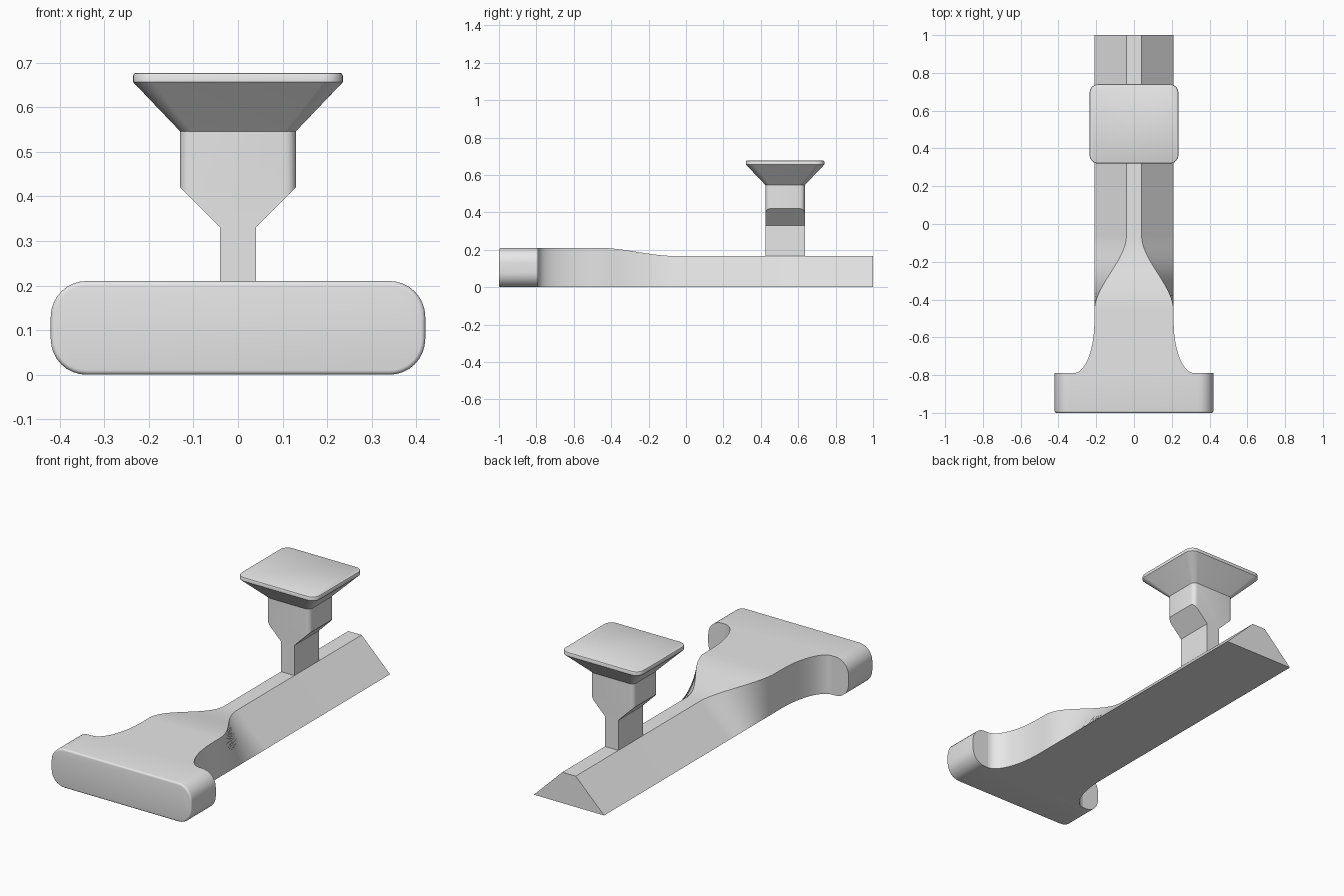
import bpy, bmesh, math

if "Cube" in bpy.data.objects:
    bpy.data.objects.remove(bpy.data.objects["Cube"])

grey = bpy.data.materials.new("plain grey")
grey.diffuse_color = (0.8, 0.8, 0.8, 1)
grey.use_nodes = True
grey.node_tree.nodes["Principled BSDF"].inputs["Base Color"].default_value = grey.diffuse_color


def loft(name, rings, bevel_rule=None, bevel=0.0):
    """Skin a list of equal-length point rings, cap the ends, optionally round edges."""
    bm = bmesh.new()
    rows = [[bm.verts.new(p) for p in ring] for ring in rings]
    n = len(rows[0])
    for a, b in zip(rows, rows[1:]):
        for i in range(n):
            j = (i + 1) % n
            bm.faces.new((a[i], a[j], b[j], b[i]))
    bm.faces.new(rows[0])
    bm.faces.new(rows[-1])
    if bevel_rule:
        edges = [e for e in bm.edges if bevel_rule(e.verts[0].co, e.verts[1].co)]
        bmesh.ops.bevel(bm, geom=edges, offset=bevel, segments=5,
                        profile=0.5, affect='EDGES')
    bmesh.ops.recalc_face_normals(bm, faces=bm.faces[:])
    me = bpy.data.meshes.new(name)
    bm.to_mesh(me)
    bm.free()
    me.materials.append(grey)
    ob = bpy.data.objects.new(name, me)
    bpy.context.collection.objects.link(ob)
    bpy.ops.object.select_all(action='DESELECT')
    ob.select_set(True)
    bpy.context.view_layer.objects.active = ob
    bpy.ops.object.shade_smooth_by_angle(angle=math.radians(30))
    return ob


def rounded_rect(hw, hh, r, seg=8):
    pts = []
    for k, (sx, sy) in enumerate(((1, 1), (-1, 1), (-1, -1), (1, -1))):
        for i in range(seg + 1):
            a = math.pi / 2 * (k + i / seg)
            pts.append((sx * (hw - r) + r * math.cos(a), sy * (hh - r) + r * math.sin(a)))
    return pts


# Cross head: rounded bar with a softened front rim
def head_ring(y, inset):
    return [(x, y, z + 0.105)
            for x, z in rounded_rect(0.42 - inset, 0.105 - inset, 0.08 - inset)]


R = 0.01
rim = [(-1 + R * (1 - math.sin(a)), R * (1 - math.cos(a)))
       for a in (math.pi / 2 * (1 - i / 4) for i in range(5))]
loft("cross_head", [head_ring(y, d) for y, d in rim] + [head_ring(-0.79, 0)])


# Shank: concave flare at the head, then a smooth change into a trapezoid rail
def section(y, bottom, top, height):
    return [(-bottom, y, 0), (bottom, y, 0), (top, y, height), (-top, y, height)]


rings = []
for i in range(15):
    a = math.pi / 2 * (1 - i / 14)
    w = 0.32 - 0.11 * math.cos(a)
    rings.append(section(-0.52 - 0.27 * math.sin(a), w, w, 0.21))
for i in range(25):
    u = i / 24
    s = u * u * (3 - 2 * u)
    rings.append(section(-0.46 + 0.40 * u, 0.21, 0.21 - 0.17 * s, 0.21 - 0.043 * s))
rings.append(section(1, 0.21, 0.04, 0.167))
loft("shank_and_rail", rings)

# Post: narrow neck widening into a block with rounded upright edges
CY = 0.53
half = [(0.04, 0.16), (0.04, 0.33), (0.13, 0.42), (0.13, 0.547)]
outline = half + [(-x, z) for x, z in reversed(half)]
loft("post", [[(x, CY + d, z) for x, z in outline] for d in (-0.105, 0.105)],
     lambda a, b: abs(a.x - b.x) < 1e-4 and abs(a.y - b.y) < 1e-4
     and abs(a.x) > 0.12, 0.025)

# Button: flared underside and a thin slab with a softened top rim
levels = [(0.13, 0.105, 0.025, 0.546), (0.235, 0.21, 0.045, 0.656),
          (0.235, 0.21, 0.045, 0.671), (0.233, 0.208, 0.043, 0.675),
          (0.229, 0.204, 0.039, 0.677)]
loft("button", [[(x, CY + y, z) for x, y in rounded_rect(hx, hy, r)]
                for hx, hy, r, z in levels])
